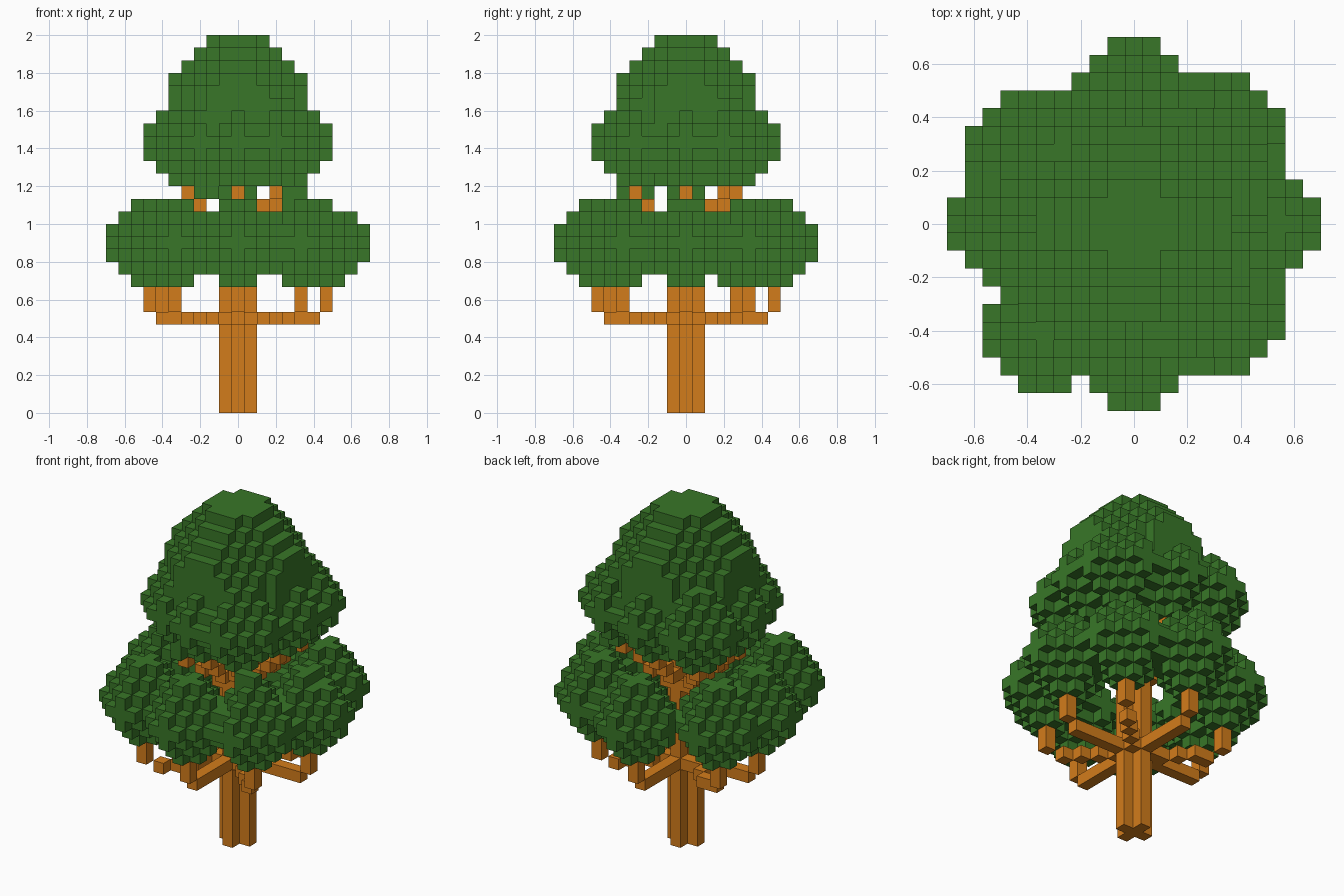
import bpy
import bmesh
from mathutils import Vector

cube = bpy.data.objects.get("Cube")
if cube:
    bpy.data.objects.remove(cube, do_unlink=True)

UNIT = 1 / 15  # block size


def make_material(name, color):
    mat = bpy.data.materials.new(name)
    mat.use_nodes = True
    mat.diffuse_color = color
    mat.node_tree.nodes["Principled BSDF"].inputs["Base Color"].default_value = color
    return mat


leaf_green = make_material("leaf green", (0.04, 0.183, 0.021, 1))
bark_orange = make_material("bark orange", (0.65, 0.203, 0.011, 1))


def ball(cx, cy, cz, r, limit, facet):
    """Rounded clump of blocks with stepped diagonal facets."""
    span = range(-r, r + 1)
    return {(cx + x, cy + y, cz + z) for x in span for y in span for z in span
            if x * x + y * y + z * z <= limit and abs(x) + abs(y) + abs(z) <= facet}


def leaf_ball(cx, cy, cz):
    return ball(cx, cy, cz, 3, 10, 4)


def branch(tx, ty, start, rise, top):
    """Stepped branch towards (tx, ty), then an upright twig at its tip."""
    steps = max(abs(tx), abs(ty))
    blocks = {(round(tx * k / steps), round(ty * k / steps), start + rise * k)
              for k in range(steps)}
    first = start + rise * steps if rise else start + 1
    return blocks | {(tx, ty, z) for z in range(first, top)}


# Trunk with a plus-shaped section
trunk = {(x, y, z) for x in (-1, 0, 1) for y in (-1, 0, 1)
         for z in range(17) if abs(x) + abs(y) < 2}

# Lower tier: eight level branches, each with a leaf ball
axes = [(1, 0), (-1, 0), (0, 1), (0, -1)]
lower_tips = [(7 * x, 7 * y) for x, y in axes] + [(5, 5), (5, -5), (-6, 4), (-5, -6)]
lower_branches, lower_leaves = set(), set()
for x, y in lower_tips:
    lower_branches |= branch(x, y, 7, 0, 13)
    lower_leaves |= leaf_ball(x, y, 13)
lower_leaves.discard((8, 0, 16))

# Upper tier: eight rising branches, each with a leaf ball
upper_tips = [(4 * x, 4 * y) for x, y in axes] + [(4, 3), (3, -4), (-4, 4), (-3, -3)]
upper_branches, upper_leaves = set(), set()
for x, y in upper_tips:
    upper_branches |= branch(x, y, 13, 1, 21)
    upper_leaves |= leaf_ball(x, y, 21)

# Crown, with leaves hanging below it
upper_leaves |= ball(0, 0, 24, 5, 30, 8) | leaf_ball(0, 0, 20)
upper_leaves |= {(-3, -4, 17), (-2, -3, 17), (4, -5, 17), (5, -5, 17)}

lower_branches -= trunk
upper_branches -= trunk
wood = trunk | lower_branches | upper_branches
lower_leaves -= wood
upper_leaves -= wood | lower_leaves
solid = wood | lower_leaves | upper_leaves


def build(name, blocks, mat):
    """Mesh made of the outer faces of the blocks."""
    bm = bmesh.new()
    verts = {}

    def vert(p):
        key = tuple(round(2 * c) for c in p)
        if key not in verts:
            verts[key] = bm.verts.new((p + Vector((0, 0, 0.5))) * UNIT)
        return verts[key]

    for block in sorted(blocks):
        for axis in range(3):
            for sign in (-1, 1):
                n = Vector((0, 0, 0))
                n[axis] = sign
                center = Vector(block)
                if tuple(int(c) for c in center + n) in solid:
                    continue
                u = Vector((0, 0, 0))
                u[(axis + 1) % 3] = 1
                v = n.cross(u)
                corners = [(-1, -1), (1, -1), (1, 1), (-1, 1)]
                bm.faces.new([vert(center + (n + u * a + v * b) / 2) for a, b in corners])
    mesh = bpy.data.meshes.new(name)
    bm.to_mesh(mesh)
    bm.free()
    mesh.materials.append(mat)
    bpy.context.collection.objects.link(bpy.data.objects.new(name, mesh))


build("trunk", trunk, bark_orange)
build("lower_branches", lower_branches, bark_orange)
build("upper_branches", upper_branches, bark_orange)
build("lower_foliage", lower_leaves, leaf_green)
build("upper_foliage", upper_leaves, leaf_green)
